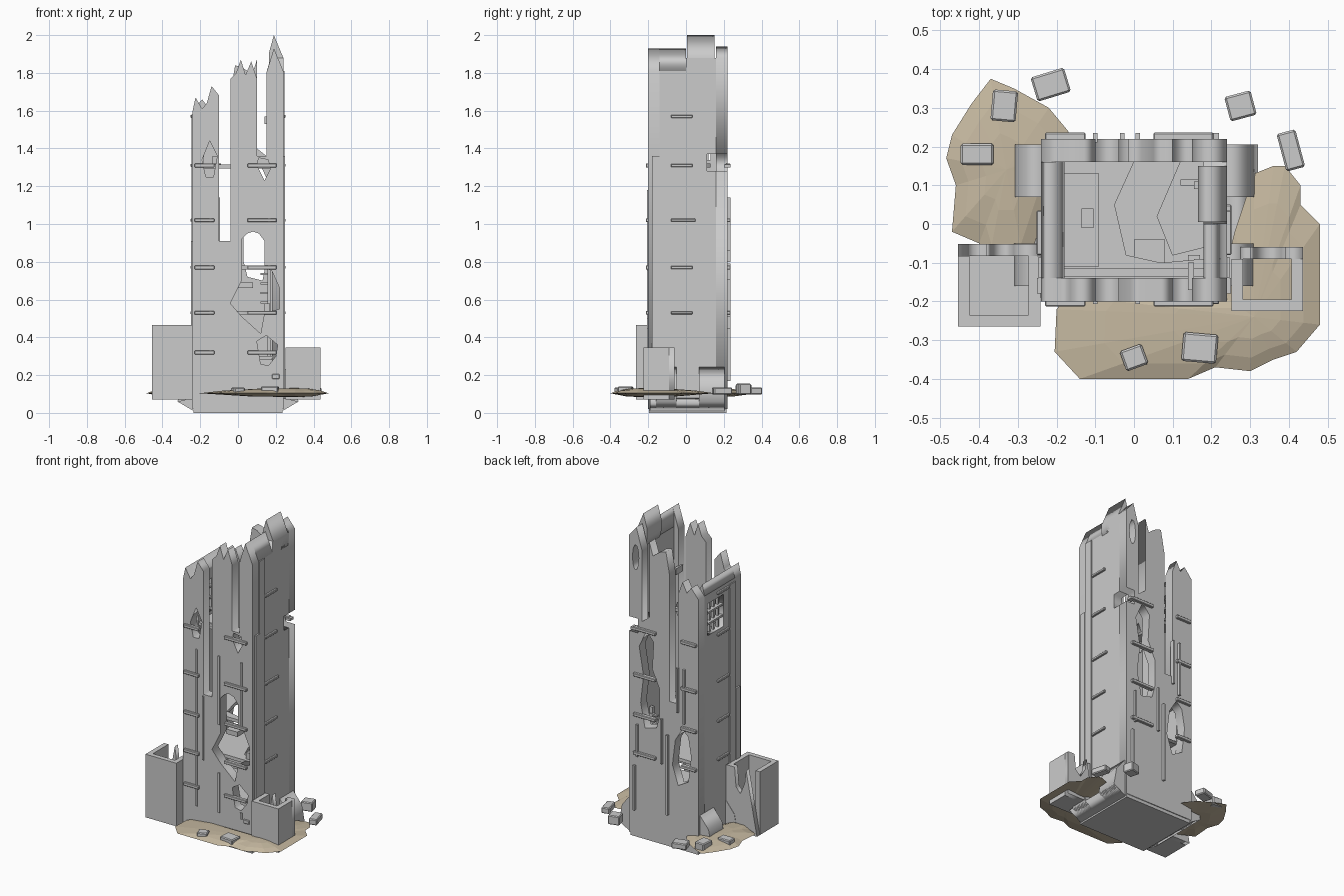
import bpy, bmesh, math
from mathutils import Matrix, Vector


def material(name, rgb):
    m = bpy.data.materials.new(name)
    m.diffuse_color = (*rgb, 1)
    return m


STONE = material("grey concrete", (0.6, 0.6, 0.6))
SAND = material("sand", (0.56, 0.48, 0.35))


def finish(name, bm, mat=STONE):
    bmesh.ops.recalc_face_normals(bm, faces=bm.faces)
    me = bpy.data.meshes.new(name)
    bm.to_mesh(me)
    bm.free()
    me.materials.append(mat)
    ob = bpy.data.objects.new(name, me)
    bpy.context.collection.objects.link(ob)
    return ob


def prism(name, loops, a, b, axis="y"):
    """Extrude an outline with holes along an axis, from a to b."""
    cu = bpy.data.curves.new(name, "CURVE")
    cu.dimensions, cu.fill_mode, cu.extrude = "2D", "BOTH", abs(b - a) / 2
    for loop in loops:
        sp = cu.splines.new("POLY")
        sp.points.add(len(loop) - 1)
        for p, (u, v) in zip(sp.points, loop):
            p.co = (u, v, 0, 1)
        sp.use_cyclic_u = True
    tmp = bpy.data.objects.new(name, cu)
    bpy.context.collection.objects.link(tmp)
    dg = bpy.context.evaluated_depsgraph_get()
    me = bpy.data.meshes.new_from_object(tmp.evaluated_get(dg))
    bm = bmesh.new()
    bm.from_mesh(me)
    bpy.data.objects.remove(tmp)
    bpy.data.meshes.remove(me)
    mid = (a + b) / 2
    for v in bm.verts:
        u, w, d = v.co
        v.co = {"y": (u, mid + d, w), "x": (mid + d, u, w), "z": (u, w, mid + d)}[axis]
    bmesh.ops.remove_doubles(bm, verts=bm.verts, dist=1e-5)
    return finish(name, bm)


def box(name, x0, x1, y0, y1, z0, z1, turn=0, bevel=0):
    bm = bmesh.new()
    bmesh.ops.create_cube(bm, size=1)
    bmesh.ops.scale(bm, verts=bm.verts, vec=(x1 - x0, y1 - y0, z1 - z0))
    if bevel:
        bmesh.ops.bevel(bm, geom=bm.edges[:], offset=bevel, segments=1, affect="EDGES")
    bmesh.ops.rotate(bm, verts=bm.verts, matrix=Matrix.Rotation(math.radians(turn), 3, "Z"))
    bmesh.ops.translate(bm, verts=bm.verts, vec=((x0 + x1) / 2, (y0 + y1) / 2, (z0 + z1) / 2))
    return finish(name, bm)


# Front wall: jagged top, two tall slots, arched doorway running into a breach
front = [(-.24, .02), (.24, .02), (.24, 1.81), (.19, 1.93), (.15, 1.80), (.15, 1.36), (.10, 1.36),
         (.10, 1.77), (.07, 1.86), (.04, 1.79), (.015, 1.87), (-.01, 1.80), (-.04, 1.77), (-.04, .91),
         (-.10, .91), (-.10, 1.68), (-.14, 1.73), (-.165, 1.64), (-.19, 1.61), (-.225, 1.67), (-.24, 1.6)]
breach = [(.02, .92), (.02, .70), (-.04, .58), (.02, .51), (.12, .42), (.14, .53), (.22, .55),
          (.22, .66), (.18, .75), (.14, .77), (.14, .91), (.11, .95), (.08, .96), (.05, .95)]
low_hole = [(.10, .38), (.12, .26), (.16, .25), (.20, .30), (.21, .36), (.15, .41)]
shot_left = [(-.19, 1.34), (-.17, 1.25), (-.13, 1.25), (-.11, 1.36), (-.15, 1.44)]
shot_right = [(.10, 1.31), (.14, 1.23), (.17, 1.29), (.16, 1.34), (.11, 1.35)]
prism("front_wall", [front, breach, low_hole, shot_left, shot_right], -.20, -.14)

# Back wall: same slots, broken corner notch, two breaches and an upper hole
back = [(-.24, .02), (.24, .02), (.24, 1.28), (.18, 1.28), (.18, 1.37), (.24, 1.37), (.24, 1.88),
        (.19, 1.94), (.15, 1.80), (.15, 1.36), (.10, 1.40), (.10, 1.87), (.075, 1.79), (.05, 1.81),
        (.02, 1.83), (-.015, 1.84), (-.04, 1.70), (-.04, .91), (-.10, .91), (-.10, 1.60),
        (-.13, 1.68), (-.16, 1.62), (-.19, 1.66), (-.24, 1.6)]
tall = [(.03, .80), (.05, .72), (.13, .70), (.16, .85), (.14, 1.02), (.17, 1.2), (.12, 1.31),
        (.07, 1.25), (.08, 1.08), (.03, .97)]
gap = [(-.19, .60), (-.17, .44), (-.10, .40), (-.06, .52), (-.08, .68), (-.13, .76), (-.17, .72)]
oval = [(.195 + .022 * math.cos(t * math.pi / 5), 1.75 + .08 * math.sin(t * math.pi / 5)) for t in range(10)]
prism("back_wall", [back, tall, gap, oval], .16, .22)

# Side walls, the left one with a square window
prism("right_wall", [[(-.14, .02), (.16, .02), (.16, 1.28), (.11, 1.28), (.11, 1.37), (.16, 1.37),
                      (.16, 1.88), (.0, 1.88), (.0, 1.81), (-.14, 1.81)]], .18, .24, "x")
prism("left_wall", [[(-.14, .02), (.16, .02), (.16, 1.6), (-.14, 1.6)],
                    [(-.03, 1.34), (.13, 1.34), (.13, 1.54), (-.03, 1.54)]], -.24, -.18, "x")
prism("right_crest_front", [[(.24, 1.81), (.19, 1.93), (.18, 1.89), (.18, 1.81)]], -.14, 0)
prism("right_crest_back", [[(.24, 1.88), (.19, 2.0), (.165, 1.91), (.165, 1.85), (.18, 1.8), (.24, 1.8)]], .005, .15)
prism("left_crest", [[(-.24, 1.6), (-.225, 1.67), (-.19, 1.61), (-.18, 1.6)]], -.14, .16)
for i in range(4):
    y = i * .04 - .01
    box("window_bar", -.22, -.205, y, y + .01, 1.34, 1.54)
for z in (1.40, 1.47):
    box("window_rail", -.235, -.20, -.03, .13, z, z + .012)

# Base slab and flared footings
box("base_slab", -.235, .235, -.195, .215, 0, .08)
for s in (-1, 1):
    flare = [(s * .235, .01), (s * .32, .06), (s * .30, .17), (s * .235, .25)]
    for y0, y1 in ((.07, .205), (-.16, -.05)):
        prism("flared_footing", [flare], y0, y1)
    prism("footing_skirt", [[(s * .235, .01), (s * .32, .06), (s * .235, .08)]], -.19, .2)

# Side pilasters
box("right_pilaster", .235, .25, -.18, -.14, .05, 1.36)
box("right_strip", .235, .246, -.14, -.085, .05, 1.81)
box("left_pilaster", -.25, -.235, -.18, -.14, .05, .91)
box("left_strip", -.246, -.235, -.14, -.085, .05, 1.58)

# Horizontal bars round the tower
for z in (.32, .53, .77, 1.02, 1.31):
    for x0, x1 in ((-.23, -.125), (.05, .205)):
        box("front_bar", x0, x1, -.213, -.19, z - .01, z + .01, bevel=.003)
        if z > .4:
            box("back_bar", x0, x1, .21, .236, z - .01, z + .01, bevel=.003)
for z in (.53, .77, 1.02, 1.31, 1.57):
    box("right_bar", .23, .252, -.08, .035 if z != 1.02 else .05, z - .008, z + .008, bevel=.003)
    box("left_bar", -.252, -.23, -.08, .035, z - .008, z + .008, bevel=.003)

# Vertical ribs on front and back
for x, z0, z1 in ((-.145, .2, 1.18), (-.10, .5, .9), (.01, .75, 1.18), (.165, .78, 1.18), (.01, .2, .45), (.165, .2, .24)):
    box("front_rib", x - .006, x + .006, -.207, -.19, z0, z1)
for x, z0, z1 in ((-.10, .86, 1.14), (-.145, .80, 1.14), (.01, .51, .79), (.18, .51, .71), (.20, .17, .45), (-.03, .2, .7)):
    box("back_rib", x - .006, x + .006, .21, .235, z0, z1)

# Broken inner floors
box("ground_floor", -.18, .18, -.14, .16, .28, .30)
prism("lower_floor", [[(-.18, -.14), (.18, -.14), (.18, -.06), (.10, -.08), (.06, .02), (.12, .16), (-.18, .16)]], .52, .54, "z")
prism("middle_floor", [[(-.18, -.14), (.18, -.14), (.18, -.09), (.07, -.10), (-.02, -.08), (-.05, .05), (0, .16), (-.18, .16)]], .76, .78, "z")
prism("upper_ledge", [[(-.18, -.11), (-.09, -.11), (-.09, .13), (-.18, .13)]], 1.30, 1.32, "z")
box("upper_beam", -.18, .18, -.135, -.115, 1.295, 1.315)
box("ledge_block", -.135, -.105, -.01, .04, 1.32, 1.36)

# Inner posts, ladder rungs and loose pieces
for y in (-.10, .10):
    box("inner_post", .155, .175, y - .01, y + .01, .30, .78)
for i in range(4):
    z = .58 + i * .05
    box("ladder_rung", .12, .175, .10, .115, z, z + .01)
box("shelf_block", .0, .08, -.12, -.04, .66, .69)
box("crate", .14, .17, -.12, -.08, .54, .58)
box("wall_stub", .18, .22, -.207, -.19, .18, .205, bevel=.003)
box("upper_stub", .14, .155, -.17, -.10, 1.53, 1.57)
box("notch_stub", .19, .22, .20, .235, 1.30, 1.315)


# Open-topped corner bunkers with a broken inner wall
def bunker(name, x0, x1, y0, y1, z1, g0, g1, drop):
    z0, t = .07, .03
    box(name + "_floor", x0 + t, x1 - t, y0 + t, y1 - t, z0, z0 + .05)
    box(name + "_front", x0, x1, y0, y0 + t, z0, z1)
    for a, b in ((x0, x0 + t), (x1 - t, x1)):
        box(name + "_side", a, b, y0 + t, y1 - t, z0, z1)
    prism(name + "_back", [[(x0, z0), (x1, z0), (x1, z1), (g1, z1), (g1 - .01, z1 - drop),
                            ((g0 + g1) / 2, z1 - drop * 1.3), (g0 + .01, z1 - drop * .7), (g0, z1)]], y1 - t, y1)


bunker("left_bunker", -.455, -.242, -.265, -.052, .465, -.38, -.30, .12)
bunker("right_bunker", .252, .437, -.225, -.06, .345, .30, .39, .10)


# Low sand drifts
def drift(name, cx, cy, outline):
    bm = bmesh.new()
    c = Vector((cx, cy, 0))

    def ring(scale, z):
        return [bm.verts.new(c + (Vector((x, y, 0)) - c) * scale + Vector((0, 0, z))) for x, y in outline]
    rings = [ring(.5, .088), ring(1, .104), ring(.75, .118), ring(.4, .128)]
    n = len(outline)
    for a, b in zip(rings, rings[1:]):
        for i in range(n):
            j = (i + 1) % n
            bm.faces.new((a[i], a[j], b[j], b[i]))
    for r, z in ((rings[0], .083), (rings[-1], .131)):
        tip = bm.verts.new((cx, cy, z))
        for i in range(n):
            bm.faces.new((r[i], r[(i + 1) % n], tip))
    finish(name, bm, SAND)


drift("back_drift", -.33, .14, [(-.47, .23), (-.42, .31), (-.37, .375), (-.31, .35), (-.22, .30), (-.17, .24),
                               (-.16, .20), (-.20, .12), (-.24, 0), (-.28, -.12), (-.38, -.12), (-.40, -.05),
                               (-.47, -.02), (-.46, .10), (-.485, .17)])
drift("front_drift", .31, -.24, [(-.20, -.22), (-.205, -.33), (-.14, -.40), (.14, -.40), (.21, -.37), (.30, -.38),
                                (.36, -.35), (.42, -.33), (.48, -.26), (.48, 0), (.43, .05), (.43, .10), (.39, .15),
                                (.36, .15), (.31, .13), (.26, -.02), (.22, -.18), (-.17, -.185)])

# Scattered rubble blocks: centre, size, turn, top height
for x, y, w, d, turn, top in ((-.335, .305, .065, .08, -5, .15), (-.215, .36, .09, .065, 17, .135),
                              (-.405, .18, .085, .055, 0, .14), (.275, .305, .07, .065, 15, .155),
                              (.405, .19, .05, .10, 15, .135), (0, -.345, .06, .055, 20, .135),
                              (.17, -.32, .09, .075, -5, .14)):
    box("rubble_block", x - w / 2, x + w / 2, y - d / 2, y + d / 2, .098, top, turn, .005)
